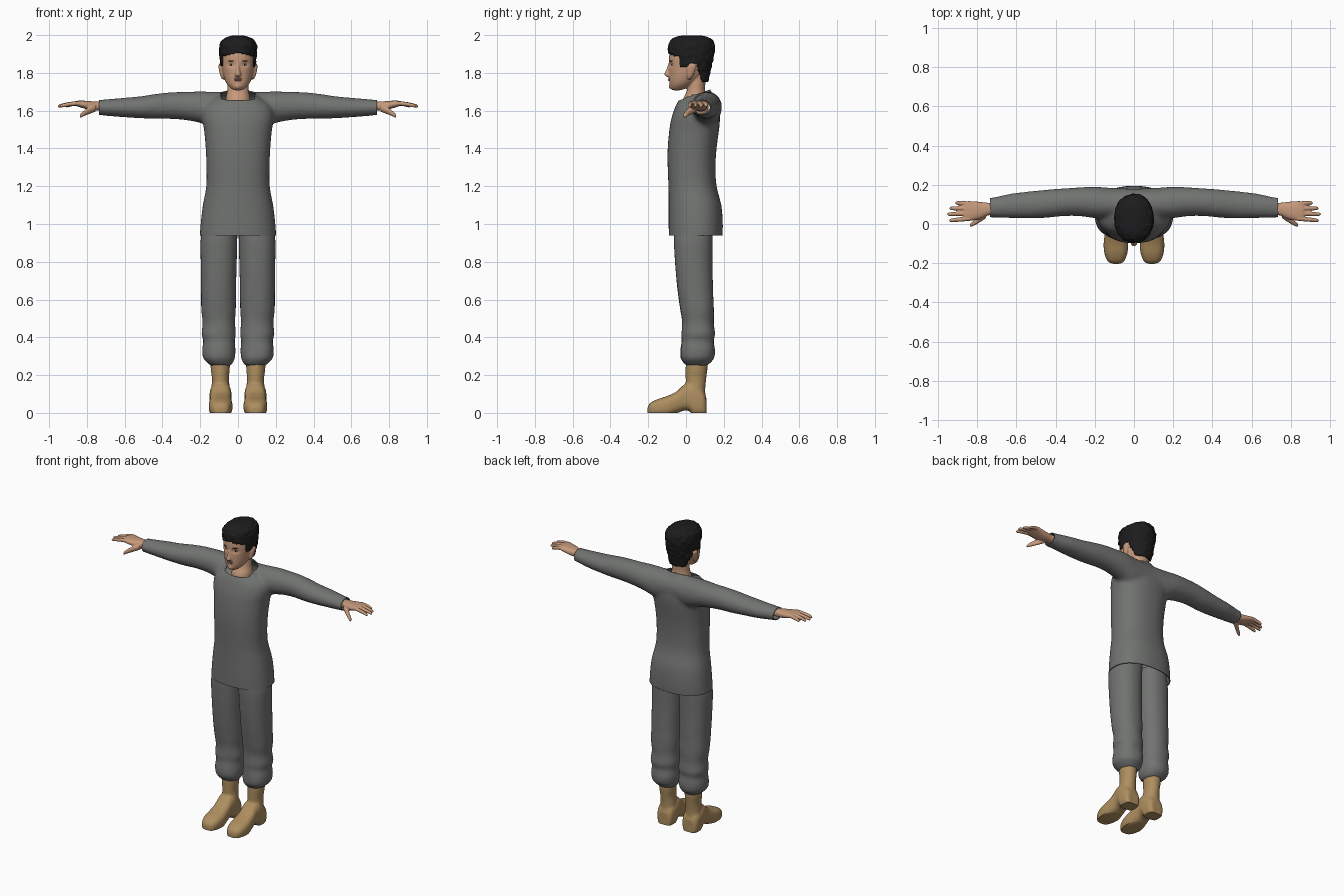
import bpy
import bmesh
import math
from mathutils import Matrix, Vector, noise

cube = bpy.data.objects.get("Cube")
if cube:
    bpy.data.objects.remove(cube, do_unlink=True)


def material(name, rgb):
    m = bpy.data.materials.new(name)
    m.use_nodes = True
    m.diffuse_color = (*rgb, 1)
    m.node_tree.nodes["Principled BSDF"].inputs["Base Color"].default_value = (*rgb, 1)
    return m


CLOTH = material("grey cloth", (.165, .172, .165))
SKIN = material("skin", (.56, .32, .2))
LEATHER = material("tan leather", (.42, .27, .115))
HAIR = material("black hair", (.012, .012, .013))
LIPS = material("lip", (.42, .19, .14))
EYE = material("eye white", (.6, .56, .52))


def spline(rows, sub):
    """Catmull-Rom resampling of section rows."""
    out = []
    for i in range(len(rows) - 1):
        a, b, c, d = (rows[max(0, min(len(rows) - 1, i + k))] for k in (-1, 0, 1, 2))
        for s in range(sub):
            t = s / sub
            out.append([q + t / 2 * (r - p + t * (2 * p - 5 * q + 4 * r - w + t * (3 * (q - r) + w - p)))
                        for p, q, r, w in zip(a, b, c, d)])
    return out + [list(rows[-1])]


def loft(bm, axis, rows, mirror=False, power=2, segs=32, sub=4):
    """Rows are (station, u min, u max, v min, v max) along the axis."""
    for side in ((1, -1) if mirror else (1,)):
        rings = []
        for t, u0, u1, v0, v1 in spline(rows, sub):
            ring = []
            for k in range(segs):
                a = math.tau * k / segs
                c, s = math.cos(a), math.sin(a)
                u = (u0 + u1) / 2 + (u1 - u0) / 2 * math.copysign(abs(c) ** (2 / power), c)
                v = (v0 + v1) / 2 + (v1 - v0) / 2 * math.copysign(abs(s) ** (2 / power), s)
                p = {"x": (t, u, v), "y": (u, t, v), "z": (u, v, t)}[axis]
                ring.append(bm.verts.new((p[0] * side, p[1], p[2])))
            rings.append(ring)
        faces = [bm.faces.new(rings[0]), bm.faces.new(rings[-1])]
        for lo, hi in zip(rings, rings[1:]):
            for k in range(segs):
                n = (k + 1) % segs
                faces.append(bm.faces.new((lo[k], lo[n], hi[n], hi[k])))
        bmesh.ops.recalc_face_normals(bm, faces=faces)


def sym(rows):
    """Expand (z, half width, y min, y max) to full loft rows."""
    return [(z, -w, w, a, b) for z, w, a, b in rows]


def build(bm, name, mat):
    me = bpy.data.meshes.new(name)
    bm.to_mesh(me)
    bm.free()
    me.materials.append(mat)
    ob = bpy.data.objects.new(name, me)
    bpy.context.collection.objects.link(ob)
    me.shade_smooth()
    return ob


def fuse(ob, voxel, rounds):
    """Weld overlapping lofts into one soft skin and return it as a bmesh."""
    mod = ob.modifiers.new("weld", "REMESH")
    mod.mode = "VOXEL"
    mod.voxel_size = voxel
    mod.use_smooth_shade = True
    mod = ob.modifiers.new("soften", "SMOOTH")
    mod.factor, mod.iterations = .5, rounds
    dg = bpy.context.evaluated_depsgraph_get()
    bm = bmesh.new()
    bm.from_object(ob, dg)
    ob.modifiers.clear()
    return bm


def store(bm, ob):
    for f in bm.faces:
        f.smooth = True
        f.material_index = 0
    bm.to_mesh(ob.data)
    bm.free()


def slice_off(bm, point, normal, test=lambda v: True):
    """Cut along a plane and drop what lies on its outer side."""
    point, normal = Vector(point), Vector(normal).normalized()
    bmesh.ops.bisect_plane(bm, geom=bm.verts[:] + bm.edges[:] + bm.faces[:],
                           plane_co=point, plane_no=normal)
    gone = [v for v in bm.verts if (v.co - point).dot(normal) > 1e-4 and test(v.co)]
    bmesh.ops.delete(bm, geom=gone, context="VERTS")


# Tunic: torso and sleeves welded, then cut open at hem, cuffs and collar
bm = bmesh.new()
loft(bm, "z", sym([
    (.9, .204, -.09, .192), (1, .198, -.092, .195), (1.1, .186, -.092, .187),
    (1.2, .168, -.093, .162), (1.3, .167, -.097, .156), (1.4, .171, -.097, .162),
    (1.5, .18, -.088, .175), (1.56, .19, -.077, .18), (1.62, .18, -.057, .175),
    (1.66, .13, -.036, .16), (1.69, .085, -.02, .14), (1.72, .072, -.01, .125),
    (1.77, .07, -.01, .12)]), power=2.3, segs=48)
loft(bm, "x", [
    (0, .03, .18, 1.53, 1.695), (.12, .025, .185, 1.51, 1.7), (.2, .03, .19, 1.535, 1.702),
    (.28, .04, .187, 1.55, 1.7), (.36, .04, .182, 1.556, 1.697), (.44, .032, .176, 1.556, 1.688),
    (.52, .028, .168, 1.56, 1.676), (.62, .03, .157, 1.566, 1.667), (.7, .032, .14, 1.573, 1.66),
    (.78, .035, .125, 1.58, 1.655)], mirror=True)
tunic = build(bm, "tunic", CLOTH)
bm = fuse(tunic, .011, 8)
slice_off(bm, (0, 0, .94), (0, 0, -1))
for s in (1, -1):
    slice_off(bm, (s * .735, 0, 0), (s, 0, 0))
slice_off(bm, (0, -.035, 1.655), (0, -.35, 1), lambda c: abs(c.x) < .088 and c.z > 1.62)
store(bm, tunic)
shell = tunic.modifiers.new("cloth thickness", "SOLIDIFY")
shell.thickness, shell.offset = .006, -1

# Trousers: two bloused legs with soft creases
bm = bmesh.new()
loft(bm, "z", [
    (.25, .045, .14, .008, .108), (.262, .03, .158, -.01, .125), (.29, .018, .183, -.027, .147),
    (.33, .014, .189, -.028, .153), (.38, .017, .184, -.022, .148), (.42, .012, .192, -.022, .152),
    (.48, .016, .187, -.02, .146), (.55, .012, .194, -.03, .147), (.65, .011, .195, -.044, .143),
    (.8, .007, .197, -.058, .14), (.92, .004, .197, -.064, .14), (1, .004, .18, -.06, .14)],
    mirror=True, power=2.2, segs=40, sub=5)
for v in bm.verts:
    crease = noise.noise(v.co * 14) * .005 * max(0, 1 - v.co.z)
    v.co.y += crease
build(bm, "trousers", CLOTH)

# Boots: shaft and foot welded, flat underneath
bm = bmesh.new()
loft(bm, "z", [
    (.04, .04, .146, .0, .107), (.12, .042, .142, .0, .102), (.18, .048, .138, -.002, .107),
    (.24, .043, .145, -.002, .114), (.3, .045, .142, .0, .112)], mirror=True)
loft(bm, "y", [
    (-.203, .07, .11, -.005, .03), (-.19, .05, .134, -.015, .052), (-.15, .034, .151, -.02, .073),
    (-.1, .029, .155, -.02, .089), (-.05, .035, .149, -.003, .113), (-.01, .037, .146, .012, .15),
    (.02, .034, .15, .008, .16), (.04, .033, .152, -.02, .155), (.09, .038, .147, -.02, .12),
    (.108, .055, .13, -.015, .08)], mirror=True, power=2.7)
boots = build(bm, "boots", LEATHER)
bm = fuse(boots, .007, 4)
slice_off(bm, (0, 0, 0), (0, 0, -1))
bmesh.ops.holes_fill(bm, edges=[e for e in bm.edges if e.is_boundary], sides=0)
store(bm, boots)
boots.data.set_sharp_from_angle(angle=.9)

# Hands: palm, four fingers and thumb
bm = bmesh.new()
loft(bm, "x", [
    (.69, .045, .11, 1.595, 1.645), (.74, .045, .108, 1.6, 1.648), (.78, .028, .112, 1.602, 1.65),
    (.82, .018, .116, 1.613, 1.653), (.855, .016, .116, 1.624, 1.652), (.868, .025, .105, 1.63, 1.648)],
    mirror=True, power=2.4)
for root, tip, reach in ((.028, .018, .943), (.054, .05, .954), (.08, .08, .942), (.104, .108, .912)):
    rows = []
    for t, r in ((0, .012), (.4, .0115), (.8, .01), (.95, .008), (1, .003)):
        x, y = .835 + (reach - .835) * t, root + (tip - root) * t
        z = 1.639 - .016 * t * t
        rows.append((x, y - r, y + r, z - r, z + r))
    loft(bm, "x", rows, mirror=True, segs=16)
loft(bm, "x", [
    (.755, .03, .07, 1.595, 1.635), (.785, .01, .045, 1.583, 1.622), (.81, -.005, .022, 1.573, 1.605),
    (.83, -.015, .008, 1.564, 1.588), (.838, -.013, -.002, 1.563, 1.575)], mirror=True, segs=20)
hands = build(bm, "hands", SKIN)
store(fuse(hands, .0038, 3), hands)

# Head: skull, neck, nose and ears welded, with hollowed eye sockets
bm = bmesh.new()
loft(bm, "z", sym([
    (1.708, .02, -.07, -.03), (1.718, .037, -.08, 0), (1.74, .058, -.086, .04),
    (1.77, .073, -.089, .08), (1.81, .083, -.09, .11), (1.85, .088, -.091, .122),
    (1.9, .088, -.088, .13), (1.95, .076, -.07, .115), (1.98, .04, -.03, .08)]), power=2.15)
loft(bm, "z", sym([
    (1.58, .062, -.02, .12), (1.65, .066, -.02, .117), (1.7, .058, .003, .102),
    (1.75, .056, .01, .103), (1.81, .056, .01, .11)]))
loft(bm, "z", sym([
    (1.777, .008, -.095, -.07), (1.786, .018, -.112, -.07), (1.797, .015, -.114, -.07),
    (1.82, .01, -.104, -.07), (1.85, .009, -.093, -.07)]), segs=16)
loft(bm, "z", [
    (1.765, .075, .082, .01, .025), (1.785, .074, .094, .005, .038), (1.82, .076, .102, .006, .052),
    (1.84, .078, .103, .012, .054), (1.853, .08, .095, .022, .044)], mirror=True, segs=16)
loft(bm, "z", sym([(1.715, .01, -.085, -.06), (1.728, .022, -.091, -.05), (1.742, .012, -.089, -.05)]), segs=16)
head = build(bm, "head", SKIN)
bm = fuse(head, .0045, 3)
for v in bm.verts:
    if v.co.y < -.03:
        d = ((abs(v.co.x) - .036) / .02) ** 2 + ((v.co.z - 1.843) / .013) ** 2
        v.co.y += .009 * math.exp(-d)
store(bm, head)


# Facial details as small flattened beads
def bead(name, mat, centre, size, turn=0, pair=True):
    bm = bmesh.new()
    for s in ((1, -1) if pair else (1,)):
        place = Matrix.Translation((centre[0] * s, centre[1], centre[2]))
        shape = place @ Matrix.Rotation(turn * s, 4, "Z") @ Matrix.Diagonal((*size, 1))
        bmesh.ops.create_uvsphere(bm, u_segments=16, v_segments=10, radius=1, matrix=shape)
    build(bm, name, mat)


bead("eyes", EYE, (.036, -.071, 1.843), (.013, .006, .0045), .4)
bead("irises", HAIR, (.035, -.075, 1.843), (.0045, .004, .004), .4)
bead("eyebrows", HAIR, (.038, -.079, 1.864), (.019, .005, .003), .45)
bead("upper_lip", LIPS, (0, -.088, 1.768), (.021, .007, .004), pair=False)
bead("lower_lip", LIPS, (0, -.087, 1.761), (.018, .007, .0045), pair=False)


# Hair: tousled cap trimmed along a hairline that dips behind the ears
def hairline(y, x):
    if y < -.035:
        return 1.908 - .25 * abs(x)
    if y < .012:
        return 1.835
    if y < .055:
        return 1.85
    return max(1.752, 1.85 - 3 * (y - .055))


bm = bmesh.new()
loft(bm, "z", sym([
    (1.73, .06, -.02, .112), (1.8, .088, -.07, .126), (1.85, .094, -.086, .139),
    (1.9, .099, -.094, .149), (1.94, .099, -.094, .152), (1.972, .085, -.082, .14),
    (1.991, .055, -.052, .112), (1.999, .02, -.01, .07)]), power=2.2, segs=72, sub=8)
bm.normal_update()
for v in bm.verts:
    if v.co.z < 1.985:
        v.co += v.normal * .006 * noise.noise(v.co * 45)
cut = [f for f in bm.faces if f.calc_center_median().z
       < hairline(f.calc_center_median().y, f.calc_center_median().x)]
bmesh.ops.delete(bm, geom=cut, context="FACES")
hair = build(bm, "hair", HAIR)
shell = hair.modifiers.new("hair thickness", "SOLIDIFY")
shell.thickness, shell.offset = .012, -1
